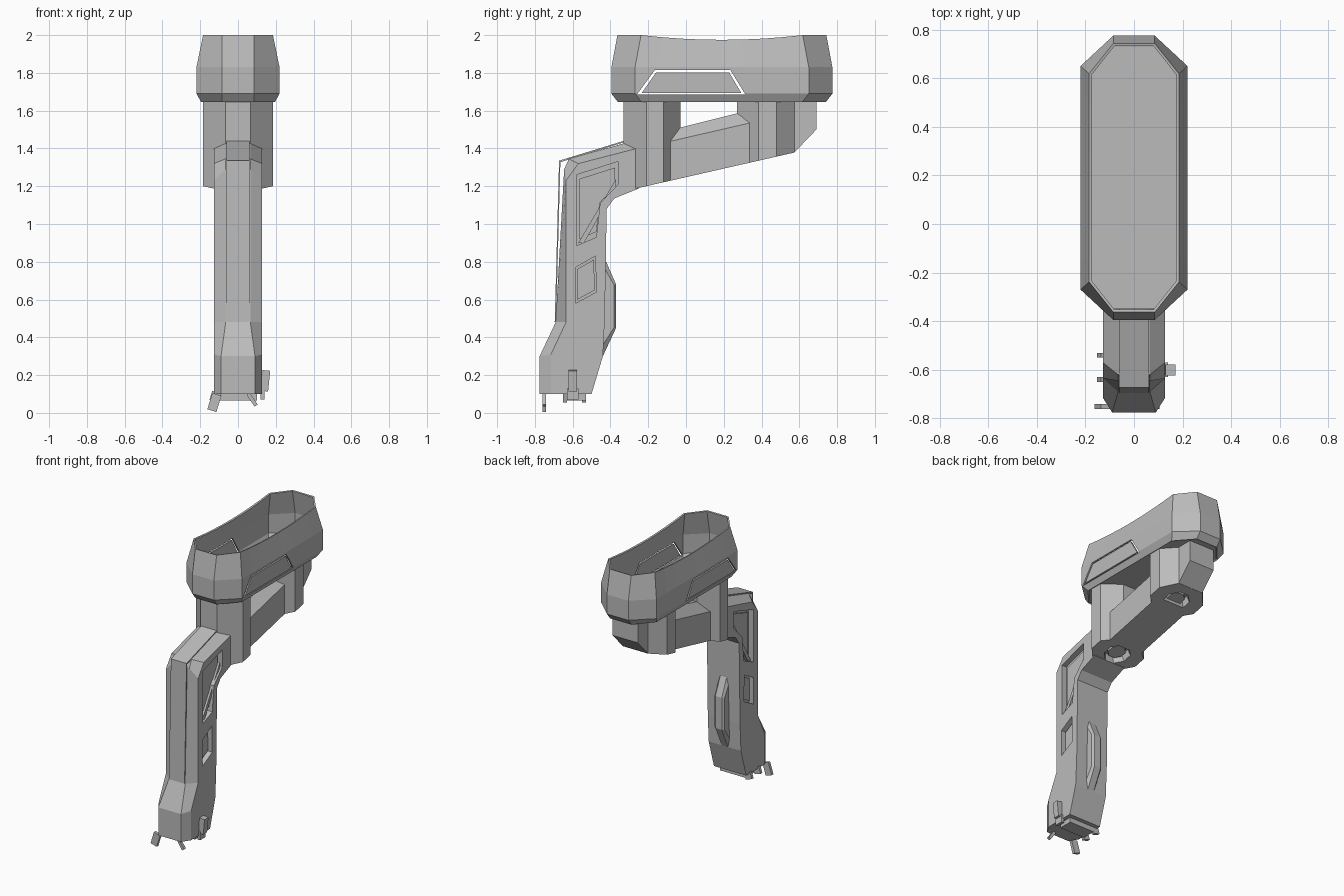
import bpy, bmesh, math
from mathutils import Vector, Matrix

cube = bpy.data.objects.get("Cube")
if cube:
    bpy.data.objects.remove(cube)

grey = bpy.data.materials.new("plain grey")
grey.use_nodes = True
grey.diffuse_color = (0.5, 0.5, 0.5, 1)
grey.node_tree.nodes["Principled BSDF"].inputs["Base Color"].default_value = (0.5, 0.5, 0.5, 1)


def loft(name, rings, caps=True, closed=False):
    """Skin a list of equal-length point rings."""
    bm = bmesh.new()
    rows = [[bm.verts.new(p) for p in ring] for ring in rings]
    n = len(rows[0])
    pairs = list(zip(rows, rows[1:])) + ([(rows[-1], rows[0])] if closed else [])
    for a, b in pairs:
        for i in range(n):
            j = (i + 1) % n
            bm.faces.new((a[i], a[j], b[j], b[i]))
    if caps and not closed:
        bm.faces.new(rows[0])
        bm.faces.new(rows[-1])
    bmesh.ops.recalc_face_normals(bm, faces=bm.faces)
    mesh = bpy.data.meshes.new(name)
    bm.to_mesh(mesh)
    bm.free()
    mesh.materials.append(grey)
    obj = bpy.data.objects.new(name, mesh)
    bpy.context.collection.objects.link(obj)
    return obj


def side_prism(name, profile, x0, x1):
    """Extrude a (y, z) profile along x."""
    return loft(name, [[(x, y, z) for y, z in profile] for x in (x0, x1)])


def bake(obj):
    bpy.context.view_layer.update()
    deps = bpy.context.evaluated_depsgraph_get()
    mesh = bpy.data.meshes.new_from_object(obj.evaluated_get(deps))
    obj.modifiers.clear()
    obj.data = mesh


def cut(obj, cutter):
    cutter.hide_render = True
    mod = obj.modifiers.new("cut", 'BOOLEAN')
    mod.operation = 'DIFFERENCE'
    mod.solver = 'EXACT'
    mod.object = cutter
    bake(obj)
    bpy.data.objects.remove(cutter)


def shrink(profile, k):
    c = sum((Vector(p) for p in profile), Vector((0, 0))) / len(profile)
    return [tuple(c + (Vector(p) - c) * k) for p in profile]


def box(name, centre, size, rot=(0, 0, 0)):
    x, y, z = (s / 2 for s in size)
    obj = loft(name, [[(-x, -y, h), (x, -y, h), (x, y, h), (-x, y, h)] for h in (-z, z)])
    obj.location = centre
    obj.rotation_euler = rot
    return obj


# Head pod: long octagonal tub with a dipped rim
MID = 0.19


def pod_ring(w, half, z, dip=0):
    corner, tip = half - 0.125, 0.085
    ys = [corner * (1 - 2 * i / 8) for i in range(9)]
    pts = [(w, y) for y in ys] + [(tip, -half), (-tip, -half)]
    pts += [(-w, -y) for y in ys] + [(-tip, half), (tip, half)]
    return [(x, y + MID, z - dip * max(0, 1 - (y / corner) ** 2)) for x, y in pts]


pod = loft("head_pod", [pod_ring(0.195, 0.55, 1.645), pod_ring(0.22, 0.585, 1.69),
                        pod_ring(0.22, 0.585, 1.83), pod_ring(0.185, 0.553, 2.0, 0.025)], caps=False)
shell = pod.modifiers.new("wall", 'SOLIDIFY')
shell.thickness = 0.012
shell.offset = -1
bake(pod)

# Slits that outline the side panels
outer = [(-0.26, 1.685), (-0.165, 1.815), (0.235, 1.815), (0.315, 1.685)]
inner = [(-0.235, 1.693), (-0.158, 1.803), (0.228, 1.803), (0.293, 1.693)]
cut(pod, loft("panel_slit", [[(x, y, z) for y, z in p] for x, p in
                             ((-0.4, outer), (0.4, outer), (0.4, inner), (-0.4, inner))], closed=True))

floor = loft("pod_floor", [pod_ring(0.19, 0.54, 1.65), pod_ring(0.19, 0.54, 1.662)])
tray = loft("pod_tray", [pod_ring(0.165, 0.5, 1.66), pod_ring(0.165, 0.5, 1.668)])


# Two posts with slanted undersides, joined by a beam
def under(y):
    return 1.248 + 0.227 * y


def post(name, plan, pocket_y):
    full = plan + [(-x, y) for x, y in reversed(plan)]
    obj = loft(name, [[(x, y, under(y)) for x, y in full], [(x, y, 1.655) for x, y in full]])
    # Octagonal socket with a raised centre
    slope = Matrix.Rotation(math.atan(0.227), 3, 'X')

    def octagon(r, h):
        return [slope @ Vector((r * math.cos(a), r * math.sin(a), h)) + Vector((0, pocket_y, under(pocket_y)))
                for a in (math.pi / 8 + i * math.pi / 4 for i in range(8))]
    cut(obj, loft("socket_cutter", [octagon(0.1, -0.05), octagon(0.08, 0.05)]))
    loft(name + "_socket", [octagon(0.06, 0.02), octagon(0.065, 0.06)])


post("front_post", [(0.065, -0.33), (0.185, -0.21), (0.185, -0.12), (0.065, -0.03)], -0.17)
post("rear_post", [(0.065, 0.27), (0.185, 0.385), (0.185, 0.48), (0.1, 0.575)], 0.43)
side_prism("rear_block", [(0.54, under(0.54)), (0.575, 1.38), (0.69, 1.5), (0.69, 1.655), (0.54, 1.655)], -0.1, 0.1)

beam_rings = []
for y in (-0.1, 0.4):
    low, high = 1.437 + 0.23 * y, 1.518 + 0.25 * y
    beam_rings.append([(-0.135, y, under(y)), (0.135, y, under(y)), (0.135, y, low + 0.02),
                       (0.065, y, high), (-0.065, y, high), (-0.135, y, low + 0.02)])
loft("beam", beam_rings)

# Leg: chamfered front, flat back; stations run from sole to shoulder
stations = [  # front y, z, half width / chamfer y, z / back y, z
    ((-0.775, 0.1, 0.09), (-0.715, 0.1), (-0.5, 0.1)),
    ((-0.775, 0.3, 0.09), (-0.715, 0.31), (-0.44, 0.3)),
    ((-0.69, 0.48, 0.065), (-0.635, 0.48), (-0.43, 0.5)),
    ((-0.645, 1.29, 0.065), (-0.635, 1.23), (-0.42, 1.08)),
    ((-0.62, 1.345, 0.065), (-0.57, 1.32), (-0.38, 1.135)),
    ((-0.3, 1.435, 0.065), (-0.26, 1.4), (-0.25, 1.188)),
]
W = 0.128
leg = loft("leg", [[(f[2], f[0], f[1]), (W, *c), (W, *b), (-W, *b), (-W, *c), (-f[2], f[0], f[1])]
                   for f, c, b in stations])

# Side windows: pockets with a loose inner plate
upper = [(-0.58, 1.26), (-0.36, 1.33), (-0.36, 1.21), (-0.455, 1.11), (-0.475, 0.93), (-0.58, 0.885)]
lower = [(-0.585, 0.77), (-0.48, 0.83), (-0.475, 0.64), (-0.585, 0.58)]
for side, label in ((1, "left"), (-1, "right")):
    for win, level in ((upper, "upper"), (lower, "lower")):
        cut(leg, side_prism("window_cutter", win, side * 0.09, side * 0.2))
        side_prism(f"{level}_{label}_window_plate", shrink(win, 0.85), side * 0.085, side * 0.1)
    # Diagonal braces inside the upper windows
    side_prism(f"{label}_brace", [(-0.57, 0.9), (-0.54, 0.9), (-0.37, 1.2), (-0.37, 1.24)],
               side * 0.09, side * 0.115)

# Front cover strip, standing just off the leg
side_prism("shin_cover", [(-0.695, 0.48), (-0.672, 1.335), (-0.33, 1.44), (-0.33, 1.432),
                          (-0.665, 1.327), (-0.688, 0.48)], -0.062, 0.062)

# Fin on the back of the leg
loft("back_fin", [[(x, y, z) for y, z in ((-0.44, 0.84 - t), (-0.37 - t / 5, 0.68), (-0.37 - t / 5, 0.45),
                                          (-0.44, 0.3 + t))]
                  for x, t in ((-0.04, 0.06), (-0.025, 0), (0.025, 0), (0.04, 0.06))])

# Foot fittings
box("heel_bar", (0, -0.58, 0.085), (0.2, 0.1, 0.04))
box("front_toe", (-0.125, -0.75, 0.055), (0.05, 0.02, 0.09), (0, 0.3, 0))
box("middle_toe", (-0.12, -0.64, 0.085), (0.05, 0.02, 0.05), (0, 0.3, 0))
box("rear_toe", (-0.12, -0.54, 0.085), (0.05, 0.02, 0.05), (0, 0.3, 0))
box("left_claw", (0.075, -0.75, 0.07), (0.02, 0.02, 0.075), (0, -0.6, 0))
box("ankle_knob", (0.145, -0.6, 0.17), (0.04, 0.045, 0.11), (0, 0.1, 0))
box("ankle_stem", (0.13, -0.6, 0.1), (0.02, 0.06, 0.06))
